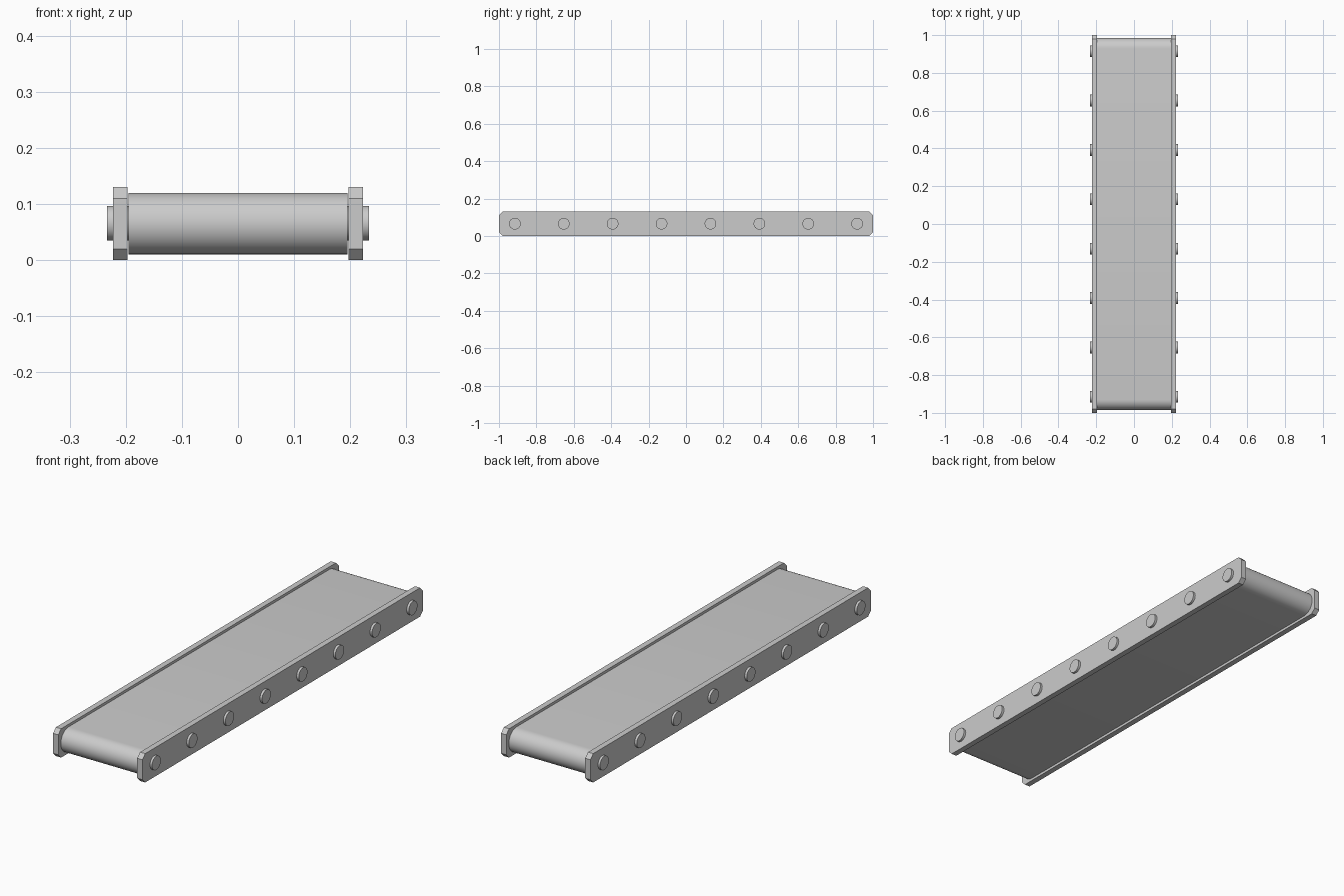
import bpy
import bmesh
from math import pi, sin, cos
from mathutils import Matrix

if "Cube" in bpy.data.objects:
    bpy.data.objects.remove(bpy.data.objects["Cube"])


def extrude_x(name, profile, x0, x1, smooth=False):
    """Solid from a (y, z) profile, extruded along x."""
    bm = bmesh.new()
    face = bm.faces.new([bm.verts.new((x0, y, z)) for y, z in profile])
    geom = bmesh.ops.extrude_face_region(bm, geom=[face])["geom"]
    verts = [g for g in geom if isinstance(g, bmesh.types.BMVert)]
    bmesh.ops.translate(bm, verts=verts, vec=(x1 - x0, 0, 0))
    bmesh.ops.recalc_face_normals(bm, faces=bm.faces[:])
    return finish(name, bm, smooth)


def finish(name, bm, smooth):
    mesh = bpy.data.meshes.new(name)
    bm.to_mesh(mesh)
    bm.free()
    obj = bpy.data.objects.new(name, mesh)
    bpy.context.collection.objects.link(obj)
    if smooth:
        bpy.ops.object.select_all(action='DESELECT')
        bpy.context.view_layer.objects.active = obj
        obj.select_set(True)
        bpy.ops.object.shade_smooth_by_angle(angle=pi / 6)
    return obj


# Belt: long loop with rounded ends
R, END, MID, N = 0.055, 0.93, 0.065, 16
belt = []
for side in (1, -1):
    for i in range(N + 1):
        a = -pi / 2 + pi * i / N
        belt.append((side * (END + R * cos(a)), MID + side * R * sin(a)))
extrude_x("belt", belt, -0.195, 0.195, smooth=True)

# Side rails with chamfered corners
C, H = 0.02, 0.13
rail = [(-1, C), (-1 + C, 0), (1 - C, 0), (1, C),
        (1, H - C), (1 - C, H), (-1 + C, H), (-1, H - C)]
for label, s in (("right", 1), ("left", -1)):
    extrude_x(f"{label}_rail", rail, s * 0.197, s * 0.223)

# Roller axle ends poking through the rails
for label, s in (("right", 1), ("left", -1)):
    for i in range(8):
        bm = bmesh.new()
        y = -0.915 + 1.83 * i / 7
        place = Matrix.Translation((s * 0.2125, y, 0.066)) @ Matrix.Rotation(pi / 2, 4, 'Y')
        bmesh.ops.create_cone(bm, cap_ends=True, segments=32, radius1=0.031,
                              radius2=0.031, depth=0.042, matrix=place)
        finish(f"{label}_axle_end_{i + 1}", bm, True)
